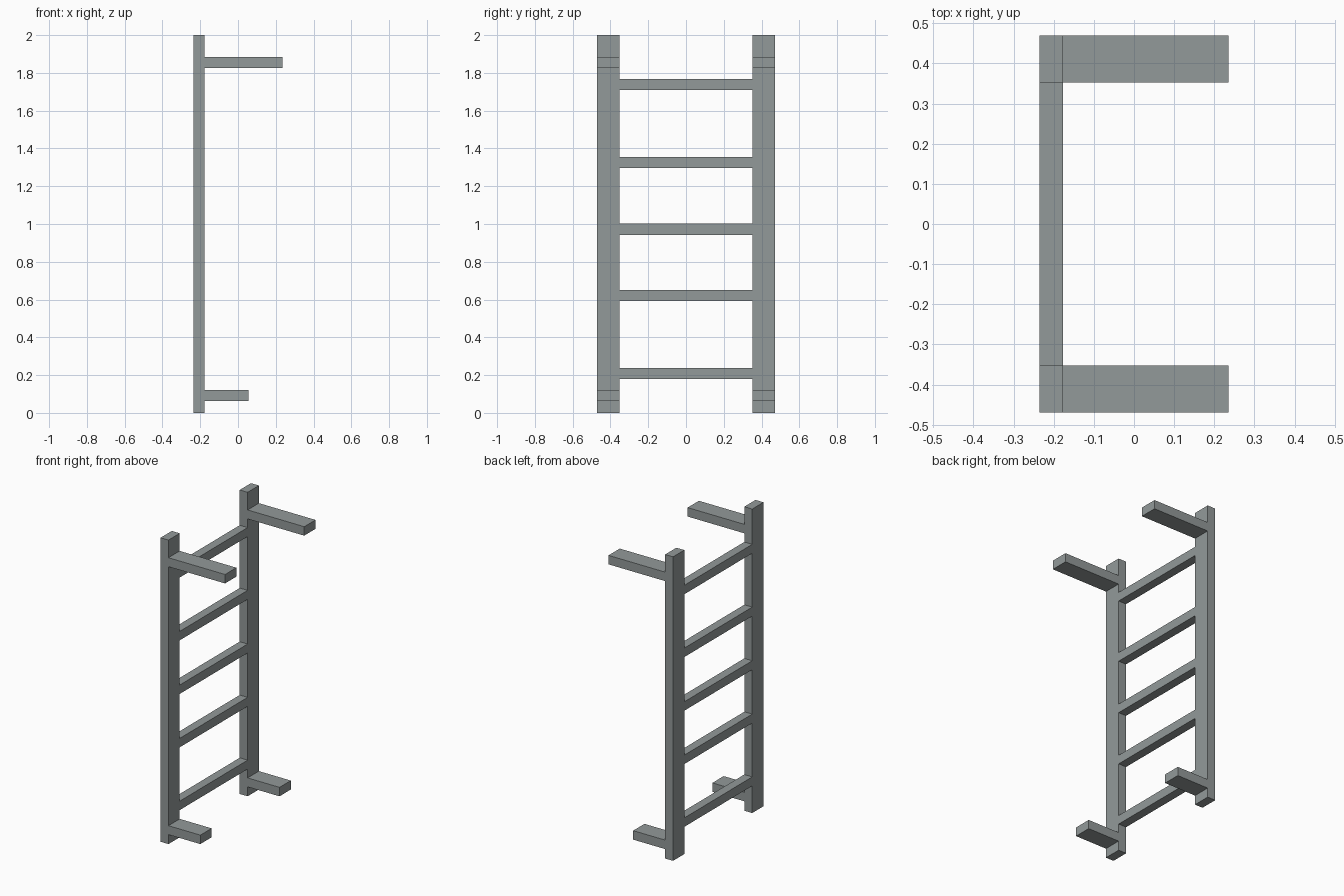
import bpy
import bmesh
from mathutils import Vector

cube = bpy.data.objects.get("Cube")
if cube:
    bpy.data.objects.remove(cube, do_unlink=True)

grey = bpy.data.materials.new("steel grey")
grey.use_nodes = True
colour = (0.29, 0.32, 0.32, 1)
grey.diffuse_color = colour
grey.node_tree.nodes["Principled BSDF"].inputs["Base Color"].default_value = colour


def box(name, low, high):
    """Axis-aligned box between two corners."""
    low, high = Vector(low), Vector(high)
    bm = bmesh.new()
    bmesh.ops.create_cube(bm, size=1)
    bmesh.ops.scale(bm, vec=high - low, verts=bm.verts)
    mesh = bpy.data.meshes.new(name)
    bm.to_mesh(mesh)
    bm.free()
    mesh.materials.append(grey)
    obj = bpy.data.objects.new(name, mesh)
    obj.location = (low + high) / 2
    bpy.context.collection.objects.link(obj)
    return obj


BACK, FACE = -0.235, -0.177
INNER, OUTER = 0.353, 0.47
BAR = 0.059

# Uprights with their upper and lower arms
for side, label in ((-1, "front"), (1, "back")):
    y0, y1 = sorted((side * INNER, side * OUTER))
    box(label + "_upright", (BACK, y0, 0), (FACE, y1, 2))
    for part, z, reach in (("lower_arm", 0.062, 0.055), ("upper_arm", 1.825, 0.235)):
        box(f"{label}_{part}", (FACE, y0, z), (reach, y1, z + BAR))

# Rungs between the uprights
for i, z in enumerate((0.179, 0.592, 0.943, 1.296, 1.709)):
    box(f"rung_{i + 1}", (BACK, -INNER, z), (FACE, INNER, z + BAR))
